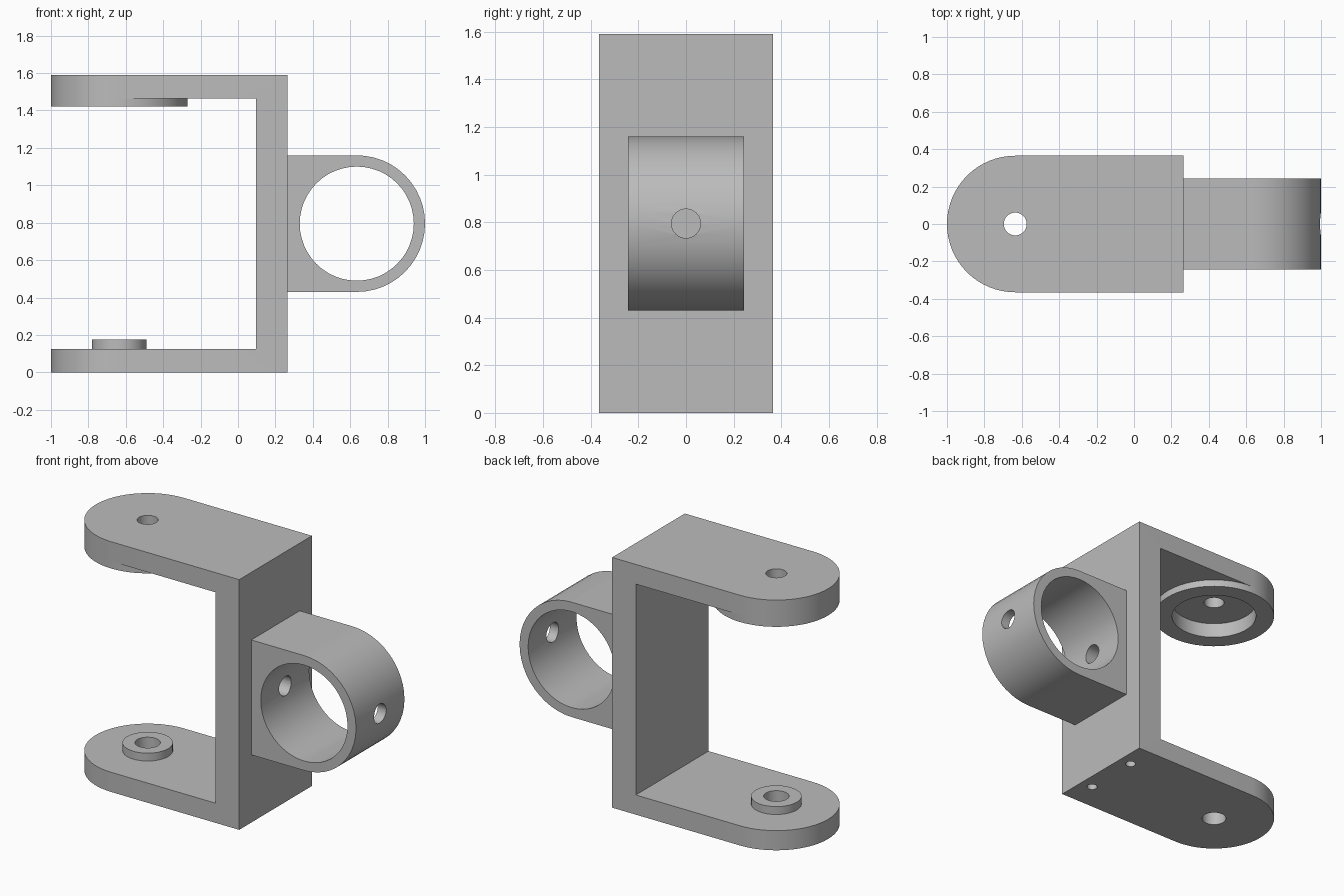
import bpy, bmesh, math
from mathutils import Matrix, Vector

cube = bpy.data.objects.get("Cube")
if cube:
    bpy.data.objects.remove(cube, do_unlink=True)

grey = bpy.data.materials.new("plain grey")
grey.use_nodes = True
grey.diffuse_color = (0.5, 0.5, 0.5, 1)
grey.node_tree.nodes["Principled BSDF"].inputs["Base Color"].default_value = (0.5, 0.5, 0.5, 1)

HEIGHT, HALF = 1.59, 0.365          # overall height, half width of the arms
PLATE, INNER, OUTER = 0.125, 0.097, 0.264   # arm thickness, wall faces in x
PIVOT, RING = -0.635, 0.635         # round centres in x
MID = HEIGHT / 2


def prism(name, outline, offset):
    """Extrude a closed 3D outline along an offset vector."""
    bm = bmesh.new()
    face = bm.faces.new([bm.verts.new(p) for p in outline])
    out = bmesh.ops.extrude_face_region(bm, geom=[face])
    verts = [v for v in out["geom"] if isinstance(v, bmesh.types.BMVert)]
    bmesh.ops.translate(bm, verts=verts, vec=Vector(offset))
    bmesh.ops.recalc_face_normals(bm, faces=bm.faces)
    mesh = bpy.data.meshes.new(name)
    bm.to_mesh(mesh)
    bm.free()
    mesh.materials.append(grey)
    obj = bpy.data.objects.new(name, mesh)
    bpy.context.collection.objects.link(obj)
    return obj


def arc(cx, cy, r, start, end, steps):
    angles = [start + (end - start) * i / steps for i in range(steps + 1)]
    return [(cx + r * math.cos(a), cy + r * math.sin(a)) for a in angles]


def rod(name, x, y, r, z0, z1, n=64):
    """Upright cylinder."""
    return prism(name, [(a, b, z0) for a, b in arc(x, y, r, 0, math.tau, n)[:-1]], (0, 0, z1 - z0))


def box(name, x0, x1, y0, y1, z0, z1):
    return prism(name, [(x0, y0, z0), (x1, y0, z0), (x1, y1, z0), (x0, y1, z0)], (0, 0, z1 - z0))


def cut(obj, *cutters):
    bpy.context.view_layer.objects.active = obj
    for cutter in cutters:
        cutter.hide_render = True
        mod = obj.modifiers.new("cut", "BOOLEAN")
        mod.operation, mod.solver, mod.object = "DIFFERENCE", "EXACT", cutter
        bpy.ops.object.modifier_apply(modifier=mod.name)
        bpy.data.objects.remove(cutter, do_unlink=True)


def screw_hole():
    """Horizontal hole through the ring and into the wall."""
    hole = rod("screw_hole", 0, 0, 0.061, 0.2, 1.2, 32)
    hole.data.transform(Matrix.Translation((0, 0, MID)) @ Matrix.Rotation(math.pi / 2, 4, "Y"))
    return hole


# C-shaped frame with rounded arm ends
plan = [(OUTER, -HALF), (OUTER, HALF)] + arc(PIVOT, 0, HALF, math.pi / 2, math.pi * 1.5, 32)
frame = prism("fork_frame", [(x, y, 0) for x, y in plan], (0, 0, HEIGHT))
cut(frame,
    box("gap", -1.5, INNER, -1, 1, PLATE, HEIGHT - PLATE),
    rod("top_hole", PIVOT, 0, 0.061, 1.3, 1.8, 32),
    rod("bearing_pocket", PIVOT, 0, 0.255, 1.3, 1.515),
    rod("bottom_hole", PIVOT, 0, 0.073, -0.1, 0.3, 32),
    screw_hole(),
    *[rod("mounting_hole", 0.18, y, 0.031, -0.1, 0.3, 24) for y in (-0.182, 0.182)])

# Bearing collar under the upper arm
collar = rod("bearing_collar", PIVOT, 0, HALF, 1.42, HEIGHT - PLATE)
cut(collar, rod("collar_bore", PIVOT, 0, 0.255, 1.3, 1.6))

# Pivot boss on the lower arm
boss = rod("pivot_boss", PIVOT, 0, 0.145, PLATE, 0.175, 48)
cut(boss, rod("boss_bore", PIVOT, 0, 0.073, 0, 0.3, 32))

# Sideways clamp ring on the wall
side = [(OUTER, MID - HALF)] + arc(RING, MID, HALF, -math.pi / 2, math.pi / 2, 24) + [(OUTER, MID + HALF)]
ring = prism("clamp_ring", [(x, -0.243, z) for x, z in side], (0, 0.486, 0))
bore = prism("ring_bore", [(x, -1, z) for x, z in arc(RING, MID, 0.305, 0, math.tau, 48)[:-1]], (0, 2, 0))
cut(ring, bore, screw_hole())

# Smooth round walls, sharp rims
bpy.ops.object.select_all(action="DESELECT")
for obj in (frame, collar, boss, ring):
    obj.select_set(True)
bpy.context.view_layer.objects.active = frame
bpy.ops.object.shade_smooth_by_angle(angle=math.radians(30))
